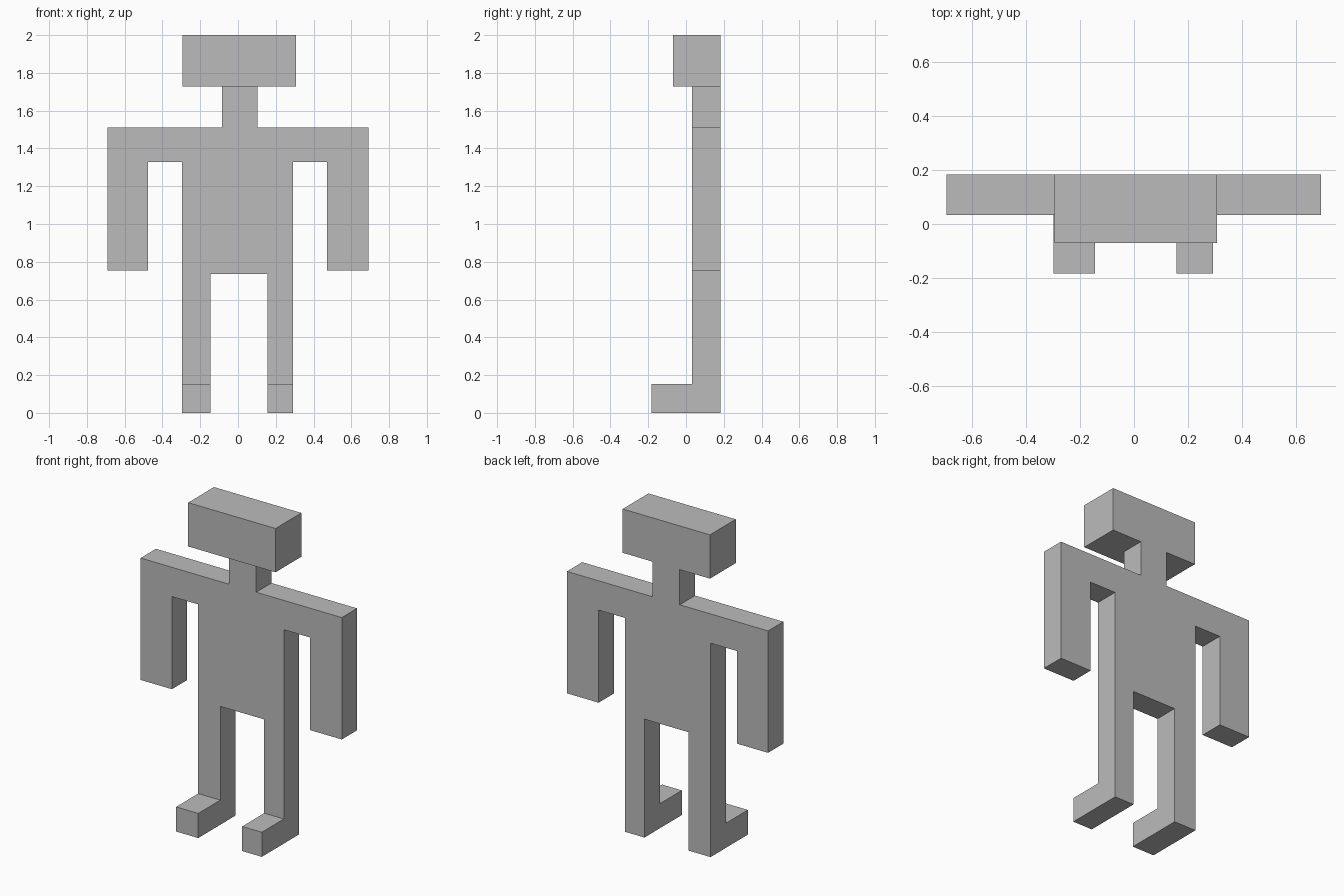
import bpy, bmesh

if "Cube" in bpy.data.objects:
    bpy.data.objects.remove(bpy.data.objects["Cube"])

grey = bpy.data.materials.new("plain grey")
grey.diffuse_color = (0.5, 0.5, 0.5, 1)
grey.use_nodes = True
grey.node_tree.nodes["Principled BSDF"].inputs["Base Color"].default_value = grey.diffuse_color

BACK, FRONT = 0.183, 0.033   # depth of the flat body slab


def slab(name, outline, front, back):
    """Extrude an (x, z) outline from front to back along y."""
    bm = bmesh.new()
    face = bm.faces.new([bm.verts.new((x, front, z)) for x, z in outline])
    new = bmesh.ops.extrude_face_region(bm, geom=[face], use_keep_orig=True)
    for v in new["geom"]:
        if isinstance(v, bmesh.types.BMVert):
            v.co.y = back
    bmesh.ops.recalc_face_normals(bm, faces=bm.faces[:])
    mesh = bpy.data.meshes.new(name)
    bm.to_mesh(mesh)
    bm.free()
    mesh.materials.append(grey)
    obj = bpy.data.objects.new(name, mesh)
    bpy.context.collection.objects.link(obj)
    return obj


def box(name, x0, x1, z0, z1, front, back):
    return slab(name, [(x0, z0), (x1, z0), (x1, z1), (x0, z1)], front, back)


# Neck, shoulders, arms, torso and legs share one flat outline
slab("body", [
    (-0.085, 1.728), (-0.085, 1.51), (-0.692, 1.51), (-0.692, 0.753),
    (-0.477, 0.753), (-0.477, 1.328), (-0.297, 1.328), (-0.297, 0.0),
    (-0.145, 0.0), (-0.145, 0.735), (0.157, 0.735), (0.157, 0.0),
    (0.292, 0.0), (0.292, 1.328), (0.472, 1.328), (0.472, 0.753),
    (0.69, 0.753), (0.69, 1.51), (0.102, 1.51), (0.102, 1.728),
], FRONT, BACK)

# Head, overhanging forward
box("head", -0.293, 0.307, 1.728, 2.0, -0.07, BACK)

# Feet, reaching forward from the legs
box("left_foot", -0.297, -0.145, 0.0, 0.153, -0.183, FRONT)
box("right_foot", 0.157, 0.292, 0.0, 0.153, -0.183, FRONT)
